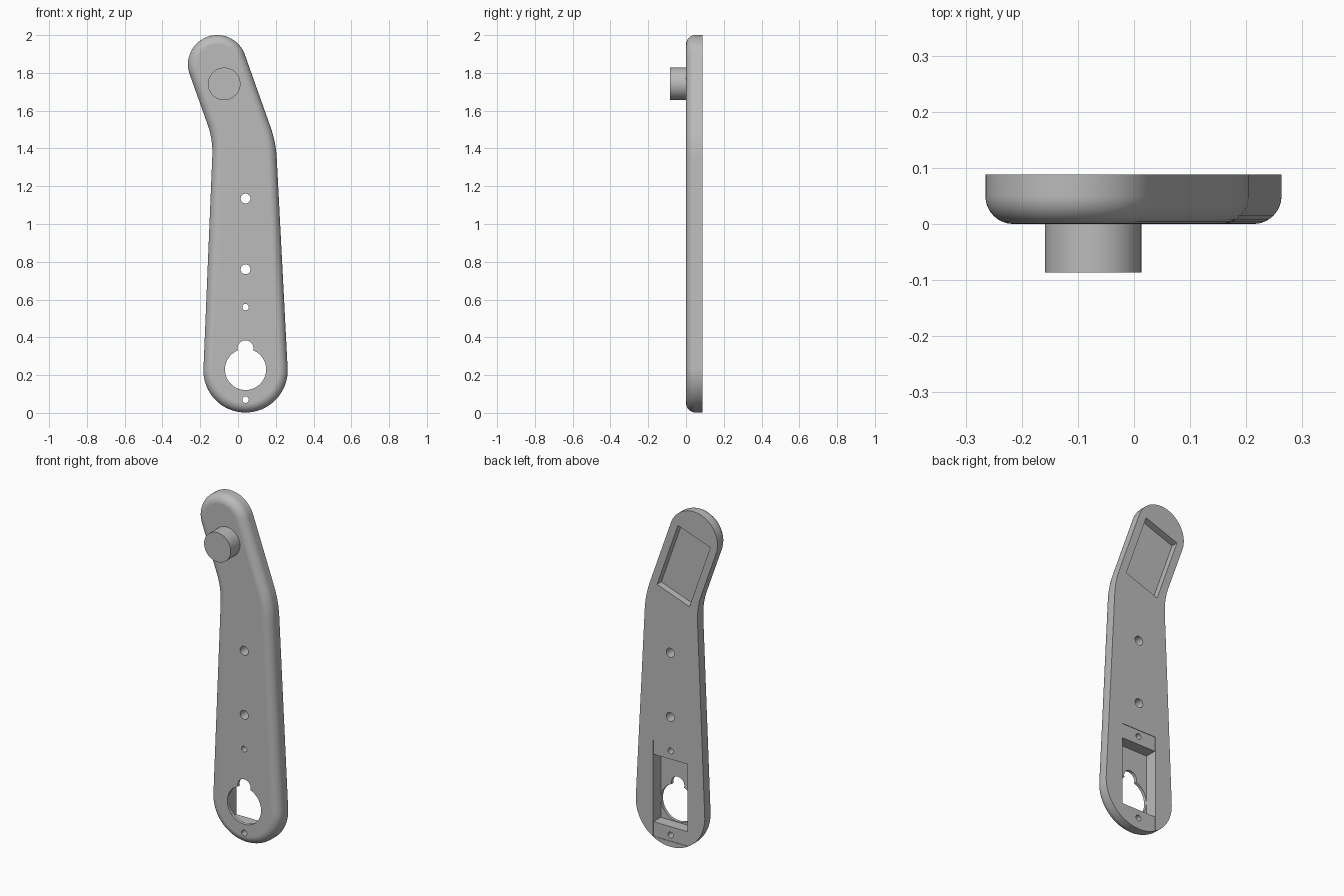
import bpy, bmesh
from math import sin, cos, pi, radians
from mathutils import Vector, Matrix

old = bpy.data.objects.get("Cube")
if old:
    bpy.data.objects.remove(old, do_unlink=True)

BACK = 0.088      # y of the flat back face
ROUND = 0.05      # radius of the front edge
TILT = radians(19.5)

grey = bpy.data.materials.new("plain_grey")
grey.use_nodes = True
grey.diffuse_color = (0.5, 0.5, 0.5, 1)
grey.node_tree.nodes["Principled BSDF"].inputs["Base Color"].default_value = (0.5, 0.5, 0.5, 1)


def make_object(name, bm):
    bmesh.ops.recalc_face_normals(bm, faces=bm.faces[:])
    mesh = bpy.data.meshes.new(name)
    bm.to_mesh(mesh)
    bm.free()
    mesh.materials.append(grey)
    obj = bpy.data.objects.new(name, mesh)
    bpy.context.collection.objects.link(obj)
    return obj


def activate(obj):
    bpy.ops.object.select_all(action='DESELECT')
    obj.select_set(True)
    bpy.context.view_layer.objects.active = obj


def cylinder(name, x, z, r, y0, y1, sides=48):
    bm = bmesh.new()
    place = Matrix.Translation((x, (y0 + y1) / 2, z)) @ Matrix.Rotation(pi / 2, 4, 'X')
    bmesh.ops.create_cone(bm, cap_ends=True, segments=sides, radius1=r, radius2=r,
                          depth=y1 - y0, matrix=place)
    return make_object(name, bm)


def box(name, x, z, width, height, y0, y1, tilt=0):
    bm = bmesh.new()
    place = (Matrix.Translation((x, (y0 + y1) / 2, z)) @ Matrix.Rotation(-tilt, 4, 'Y')
             @ Matrix.Diagonal((width, y1 - y0, height, 1)))
    bmesh.ops.create_cube(bm, size=1, matrix=place)
    return make_object(name, bm)


def arc(x, z, r, start, end, steps):
    angles = [radians(start + (end - start) * i / steps) for i in range(steps + 1)]
    return [Vector((x + r * cos(a), z + r * sin(a))) for a in angles]


def bend(a, corner, b, steps=10):
    a, corner, b = Vector(a), Vector(corner), Vector(b)
    ts = [i / steps for i in range(steps + 1)]
    return [a * (1 - t) ** 2 + corner * 2 * t * (1 - t) + b * t * t for t in ts]


# Outline of the bent arm, counter-clockwise from the front
outline = (arc(0.04, 0.225, 0.223, 177.5, 363, 48)
           + bend((0.205, 1.35), (0.2005, 1.435), (0.17, 1.52))
           + arc(-0.11, 1.845, 0.155, 19.5, 199.5, 40)
           + bend((-0.161, 1.527), (-0.132, 1.446), (-0.136, 1.36)))
count = len(outline)
normals = []
for i in range(count):
    before = (outline[i] - outline[i - 1]).normalized()
    after = (outline[(i + 1) % count] - outline[i]).normalized()
    along = (before + after).normalized()
    normals.append(Vector((along.y, -along.x)))

# Arm plate: flat back, rounded front edge
bm = bmesh.new()
levels = [(0, BACK)]
for k in range(9):
    a = k / 8 * pi / 2
    levels.append((ROUND * (1 - cos(a)), ROUND * (1 - sin(a))))
rings = []
for inset, y in levels:
    pts = [p - n * inset for p, n in zip(outline, normals)]
    rings.append([bm.verts.new((p.x, y, p.y)) for p in pts])
for lower, upper in zip(rings, rings[1:]):
    for i in range(count):
        j = (i + 1) % count
        bm.faces.new((lower[i], lower[j], upper[j], upper[i]))
bm.faces.new(rings[0])
bm.faces.new(rings[-1])
arm = make_object("arm_plate", bm)

# Pockets in the back, then the holes right through
cutters = [
    box("upper_pocket", -0.0465, 1.665, 0.222, 0.404, 0.048, 0.2, TILT),
    box("tab_recess", 0.04, 0.315, 0.223, 0.562, BACK - 0.003, 0.2),
    box("lower_pocket", 0.04, 0.315, 0.221, 0.394, 0.018, 0.2),
]
for x, z, r in ((0.04, 1.135, 0.026), (0.04, 0.76, 0.026), (0.04, 0.56, 0.017),
                (0.04, 0.07, 0.017), (0.04, 0.23, 0.109), (0.04, 0.342, 0.042)):
    cutters.append(cylinder("hole", x, z, r, -0.1, 0.2))

for cutter in cutters:
    cutter.hide_render = True
    activate(arm)
    mod = arm.modifiers.new("cut", 'BOOLEAN')
    mod.operation = 'DIFFERENCE'
    mod.solver = 'EXACT'
    mod.object = cutter
    bpy.ops.object.modifier_apply(modifier=mod.name)
    bpy.data.objects.remove(cutter, do_unlink=True)

# Round peg on the front
peg = cylinder("front_peg", -0.073, 1.742, 0.086, -0.086, 0.01, 64)

for obj in (arm, peg):
    activate(obj)
    bpy.ops.object.shade_smooth_by_angle(angle=radians(30))
    weighted = obj.modifiers.new("even_normals", 'WEIGHTED_NORMAL')
    weighted.keep_sharp = True
